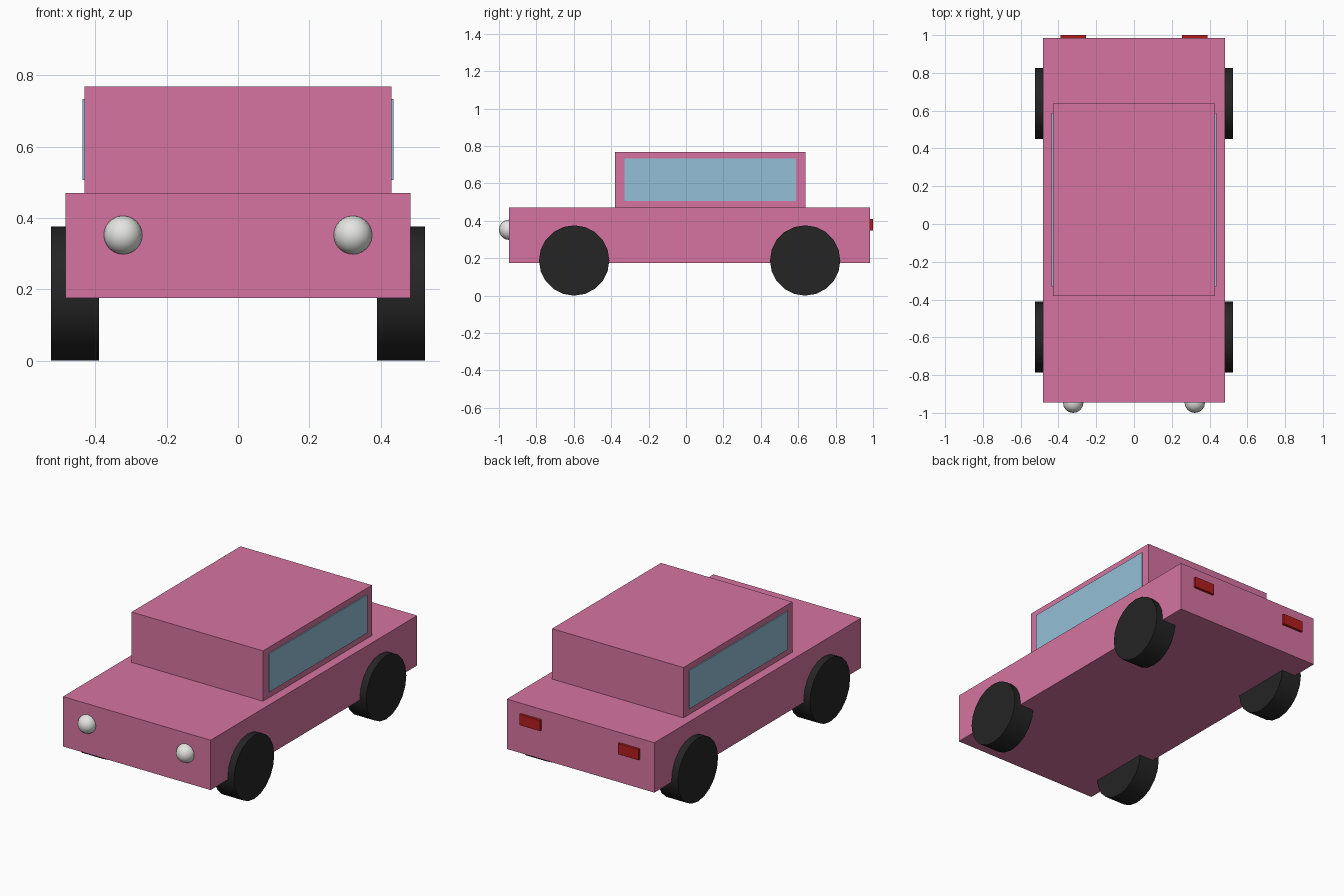
import bpy
import math

default = bpy.data.objects.get("Cube")
if default:
    bpy.data.objects.remove(default, do_unlink=True)


def material(name, rgb):
    mat = bpy.data.materials.new(name)
    mat.use_nodes = True
    color = (*rgb, 1.0)
    mat.diffuse_color = color
    mat.node_tree.nodes["Principled BSDF"].inputs["Base Color"].default_value = color
    return mat


pink = material("pink paint", (0.67, 0.175, 0.35))
glass = material("blue glass", (0.30, 0.52, 0.68))
rubber = material("black rubber", (0.018, 0.018, 0.018))
lamp = material("lamp white", (0.78, 0.78, 0.76))
red = material("red lens", (0.45, 0.012, 0.012))


def finish(name, mat):
    obj = bpy.context.object
    obj.name = name
    obj.data.name = name
    obj.data.materials.append(mat)
    return obj


def box(name, mat, low, high):
    center = [(a + b) / 2 for a, b in zip(low, high)]
    bpy.ops.mesh.primitive_cube_add(size=1, location=center)
    obj = finish(name, mat)
    obj.scale = [b - a for a, b in zip(low, high)]
    bpy.ops.object.transform_apply(location=False, rotation=False, scale=True)
    return obj


# Body and cabin
box("body", pink, (-0.483, -0.946, 0.175), (0.483, 0.985, 0.47))
box("cabin", pink, (-0.43, -0.38, 0.47), (0.43, 0.638, 0.768))

for side, s in (("left", 1), ("right", -1)):
    # Side window plate
    x = sorted((s * 0.428, s * 0.436))
    box(f"{side}_window", glass, (x[0], -0.33, 0.506), (x[1], 0.588, 0.733))

    # Tail light on the rear panel
    x = sorted((s * 0.255, s * 0.39))
    box(f"{side}_tail_light", red, (x[0], 0.98, 0.347), (x[1], 1.0, 0.41))

    # Round headlight half sunk in the front panel
    bpy.ops.mesh.primitive_uv_sphere_add(
        segments=16, ring_count=12, radius=0.054, location=(s * 0.322, -0.946, 0.352))
    finish(f"{side}_headlight", lamp)
    bpy.ops.object.shade_smooth()

    # Wheels
    for end, y in (("front", -0.598), ("rear", 0.637)):
        bpy.ops.mesh.primitive_cylinder_add(
            vertices=20, radius=0.188, depth=0.134,
            location=(s * 0.457, y, 0.188), rotation=(0, math.pi / 2, 0))
        finish(f"{end}_{side}_wheel", rubber)
        bpy.ops.object.shade_smooth_by_angle()
